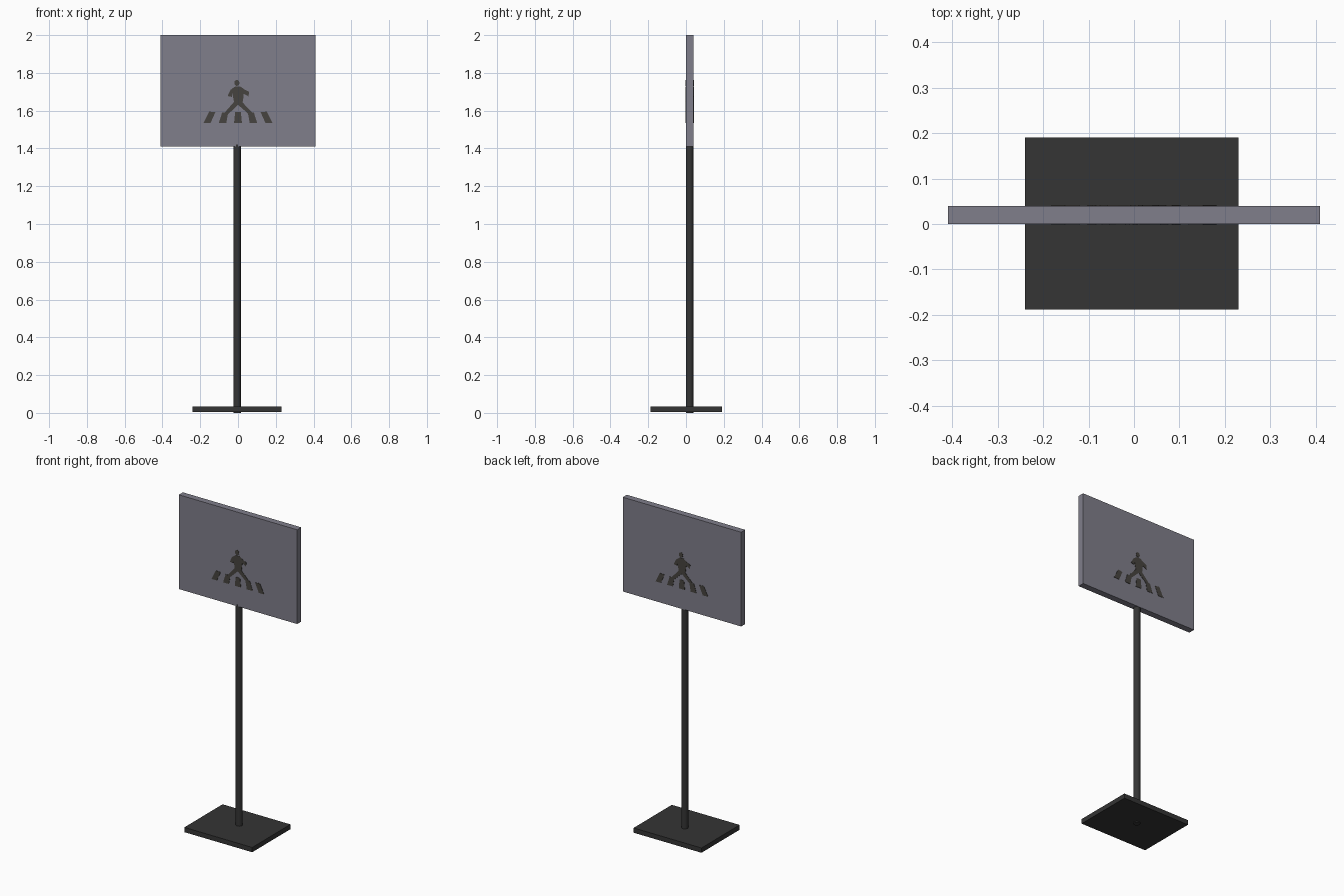
import bpy, bmesh, math
from mathutils import Matrix

if "Cube" in bpy.data.objects:
    bpy.data.objects.remove(bpy.data.objects["Cube"])


def material(name, rgba):
    m = bpy.data.materials.new(name)
    m.diffuse_color = rgba
    m.use_nodes = True
    m.node_tree.nodes["Principled BSDF"].inputs["Base Color"].default_value = m.diffuse_color
    return m


DARK = material("dark_metal", (0.035, 0.035, 0.035, 1))
PANEL = material("translucent_grey", (0.215, 0.211, 0.256, 0.75))
MARK = material("figure_brown_grey", (0.062, 0.057, 0.050, 1))


def add_object(name, bm, mat):
    bmesh.ops.recalc_face_normals(bm, faces=bm.faces)
    me = bpy.data.meshes.new(name)
    bm.to_mesh(me)
    bm.free()
    me.materials.append(mat)
    ob = bpy.data.objects.new(name, me)
    bpy.context.collection.objects.link(ob)
    return ob


def box(name, x0, x1, y0, y1, z0, z1, mat):
    bm = bmesh.new()
    mtx = Matrix.Translation(((x0 + x1) / 2, (y0 + y1) / 2, (z0 + z1) / 2))
    mtx = mtx @ Matrix.Diagonal((x1 - x0, y1 - y0, z1 - z0, 1))
    bmesh.ops.create_cube(bm, size=1, matrix=mtx)
    return add_object(name, bm, mat)


# Foot plate and sign board
box("base_plate", -0.24, 0.23, -0.188, 0.19, 0.005, 0.035, DARK)
box("sign_board", -0.41, 0.41, 0.0, 0.04, 1.41, 2.0, PANEL)

# Round pole
bm = bmesh.new()
bmesh.ops.create_cone(bm, cap_ends=True, segments=20, radius1=0.02, radius2=0.02,
                      depth=1.42, matrix=Matrix.Translation((-0.005, 0.019, 0.71)))
pole = add_object("pole", bm, DARK)
bpy.context.view_layer.objects.active = pole
pole.select_set(True)
bpy.ops.object.shade_smooth_by_angle(angle=math.radians(40))

# Pictogram outlines in (x, z): walker parts and crossing stripes
head = [(-0.006 + 0.014 * math.cos(a * math.pi / 5),
         1.747 + 0.016 * math.sin(a * math.pi / 5)) for a in range(10)]
shapes = [
    head,
    [(-0.015, 1.728), (0.012, 1.728), (0.032, 1.70), (0.026, 1.65),
     (0.018, 1.635), (-0.018, 1.635), (-0.022, 1.65), (-0.032, 1.70)],   # torso
    [(-0.015, 1.728), (-0.03, 1.70), (-0.032, 1.673), (-0.055, 1.677), (-0.04, 1.71)],  # arm
    [(0.012, 1.728), (0.035, 1.712), (0.058, 1.70), (0.056, 1.675), (0.03, 1.69)],      # arm
    [(-0.018, 1.65), (0.008, 1.638), (-0.062, 1.572), (-0.086, 1.572)],  # leg
    [(0.018, 1.65), (-0.008, 1.638), (0.068, 1.572), (0.092, 1.572)],    # leg
    [(-0.021, 1.535), (0.021, 1.535), (0.015, 1.592), (-0.015, 1.592)],  # middle stripe
]
for s in (-1, 1):
    shapes.append([(s * 0.182, 1.535), (s * 0.145, 1.535), (s * 0.12, 1.592), (s * 0.152, 1.595)])
    shapes.append([(s * 0.102, 1.535), (s * 0.062, 1.535), (s * 0.052, 1.59), (s * 0.084, 1.59)])

# Thin plates on both faces of the board, the back one turned half round
for name, y, side in (("front_pictogram", 0.0, 1), ("back_pictogram", 0.04, -1)):
    bm = bmesh.new()
    for pts in shapes:
        face = bm.faces.new([bm.verts.new((side * x, y, z)) for x, z in pts])
        ext = bmesh.ops.extrude_face_region(bm, geom=[face], use_keep_orig=True)
        verts = [v for v in ext["geom"] if isinstance(v, bmesh.types.BMVert)]
        bmesh.ops.translate(bm, verts=verts, vec=(0, -side * 0.002, 0))
    add_object(name, bm, MARK)
